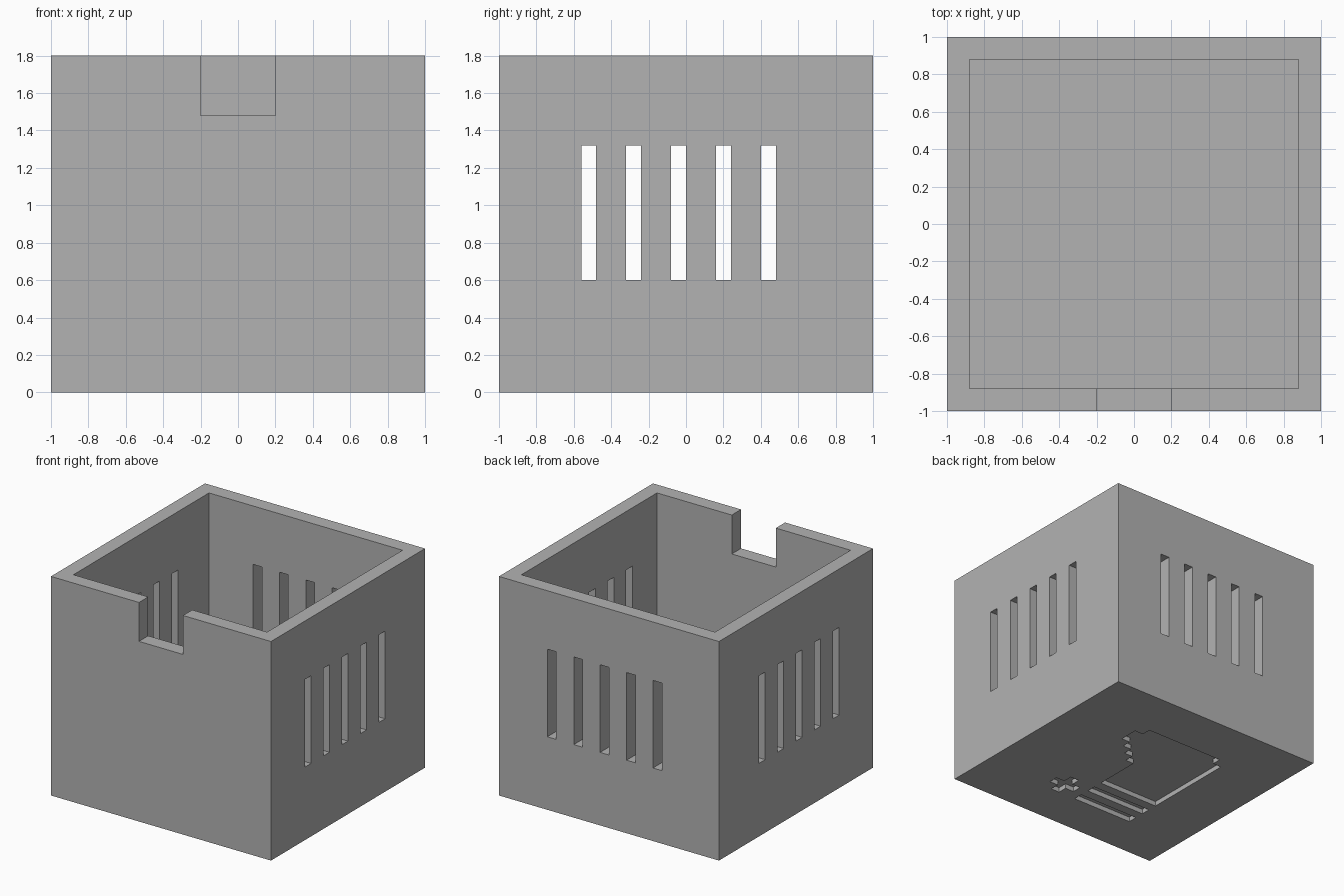
import bpy
import bmesh
from mathutils import Vector

cube = bpy.data.objects.get("Cube")
if cube:
    bpy.data.objects.remove(cube, do_unlink=True)

HEIGHT, WALL, FLOOR = 1.8, 0.12, 0.12
PIXEL, ENGRAVE = 0.08, 0.04

grey = bpy.data.materials.new("plain grey")
grey.use_nodes = True
colour = (0.45, 0.45, 0.45, 1)
grey.diffuse_color = colour
grey.node_tree.nodes["Principled BSDF"].inputs["Base Color"].default_value = colour


def add_prism(bm, outline, z0, z1):
    """Extrude a flat outline from z0 up to z1."""
    face = bm.faces.new([bm.verts.new((x, y, z0)) for x, y in outline])
    top = bmesh.ops.extrude_face_region(bm, geom=[face])["geom"]
    verts = [v for v in top if isinstance(v, bmesh.types.BMVert)]
    bmesh.ops.translate(bm, verts=verts, vec=Vector((0, 0, z1 - z0)))


def add_box(bm, x0, x1, y0, y1, z0, z1):
    add_prism(bm, [(x0, y0), (x1, y0), (x1, y1), (x0, y1)], z0, z1)


def finish(bm, name):
    bmesh.ops.recalc_face_normals(bm, faces=bm.faces)
    mesh = bpy.data.meshes.new(name)
    bm.to_mesh(mesh)
    bm.free()
    mesh.materials.append(grey)
    obj = bpy.data.objects.new(name, mesh)
    bpy.context.scene.collection.objects.link(obj)
    return obj


def cut(target, bm, name):
    """Subtract the shapes in bm from the target."""
    cutter = finish(bm, name)
    cutter.hide_render = True
    mod = target.modifiers.new(name, "BOOLEAN")
    mod.operation = "DIFFERENCE"
    mod.solver = "EXACT"
    mod.object = cutter
    bpy.context.view_layer.objects.active = target
    bpy.ops.object.modifier_apply(modifier=mod.name)
    bpy.data.objects.remove(cutter, do_unlink=True)


# Outer block of the open box
bm = bmesh.new()
add_box(bm, -1, 1, -1, 1, 0, HEIGHT)
box = finish(bm, "open_box")

# Hollow interior
bm = bmesh.new()
inner = 1 - WALL
add_box(bm, -inner, inner, -inner, inner, FLOOR, HEIGHT + 0.2)
cut(box, bm, "interior_cutter")

# Notch in the front rim
bm = bmesh.new()
add_box(bm, -0.2, 0.2, -1.1, -0.8, 1.48, HEIGHT + 0.1)
cut(box, bm, "notch_cutter")

# Vent slots through both sides and the back
bm = bmesh.new()
for i in range(5):
    start = -0.56 + 0.24 * i
    add_box(bm, -1.1, 1.1, start, start + 0.08, 0.6, 1.32)
    add_box(bm, -start - 0.08, -start, 0.8, 1.1, 0.6, 1.32)
cut(box, bm, "vent_cutter")


def grid(col, row):
    """Pixel grid position on the underside."""
    return 0.4 - PIXEL * col, 0.57 - PIXEL * row


# Stepped emblem engraved in the underside
steps = [(1, 0), (1, 1), (0, 1)]
for i in range(4):
    steps += [(i, 3 + i), (i + 1, 3 + i)]
steps += [(4, 11), (11, 11), (11, 1), (10, 1), (10, 0)]
bm = bmesh.new()
add_prism(bm, [grid(*p) for p in steps], -0.1, ENGRAVE)

# Two engraved bars
for row in (12, 14):
    bar = [(4, row), (11, row), (11, row + 1), (4, row + 1)]
    add_prism(bm, [grid(*p) for p in bar], -0.1, ENGRAVE)

# Engraved plus sign
plus = [(1, 0), (2, 0), (2, 1), (3, 1), (3, 2), (2, 2),
        (2, 3), (1, 3), (1, 2), (0, 2), (0, 1), (1, 1)]
add_prism(bm, [grid(c, r + 12) for c, r in plus], -0.1, ENGRAVE)
cut(box, bm, "engraving_cutter")
